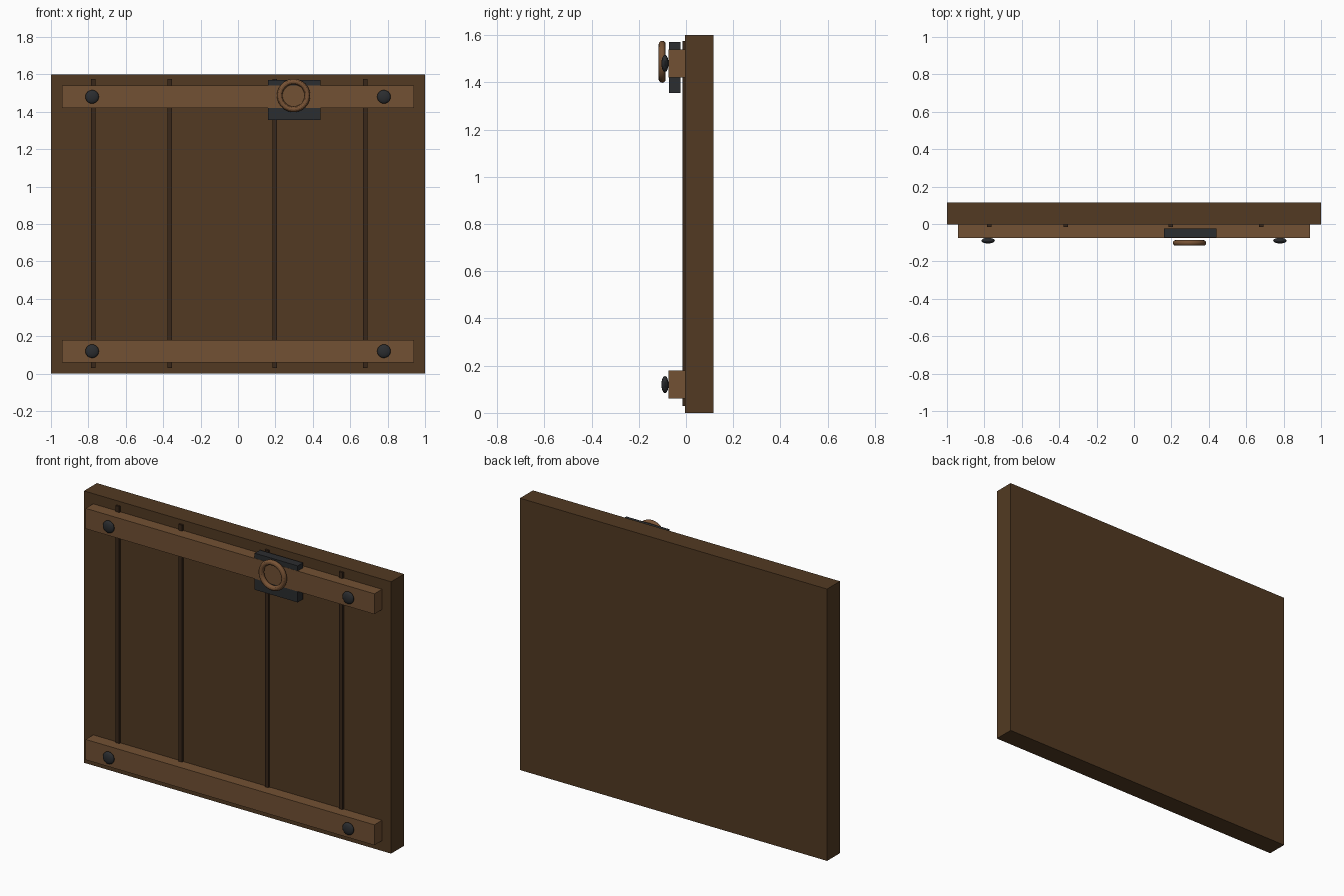
import bpy
import math

cube = bpy.data.objects.get("Cube")
if cube:
    bpy.data.objects.remove(cube, do_unlink=True)


def material(name, r, g, b):
    mat = bpy.data.materials.new(name)
    mat.use_nodes = True
    mat.diffuse_color = (r, g, b, 1)
    mat.node_tree.nodes["Principled BSDF"].inputs["Base Color"].default_value = (r, g, b, 1)
    return mat


dark_wood = material("dark wood", 0.085, 0.042, 0.016)
light_wood = material("light wood", 0.168, 0.082, 0.033)
seam_brown = material("seam brown", 0.04, 0.02, 0.01)
iron = material("dark iron", 0.024, 0.026, 0.029)
bronze = material("bronze", 0.185, 0.085, 0.035)


def finish(name, mat):
    obj = bpy.context.object
    obj.name = name
    obj.data.materials.append(mat)
    return obj


def box(name, mat, x, y, z):
    """Box from its (low, high) range on each axis."""
    spans = (x, y, z)
    bpy.ops.mesh.primitive_cube_add(size=1, location=[(a + b) / 2 for a, b in spans])
    bpy.context.object.scale = [b - a for a, b in spans]
    bpy.ops.object.transform_apply(location=False, rotation=False, scale=True)
    return finish(name, mat)


FACE = -0.004       # front plane of the panel
BATTEN = -0.074     # front plane of the battens

# Door panel
box("door_panel", dark_wood, (-1, 1), (FACE, 0.116), (0, 1.6))

# Plank seams
for i, x in enumerate((-0.775, -0.365, 0.197, 0.68)):
    box(f"plank_seam_{i + 1}", seam_brown, (x - 0.012, x + 0.012), (-0.015, FACE), (0.03, 1.575))

# Cross battens with a domed bolt near each end
for level, z in (("lower", 0.12), ("upper", 1.48)):
    box(f"{level}_batten", light_wood, (-0.94, 0.94), (BATTEN, FACE), (z - 0.06, z + 0.06))
    for side, x in (("right", -0.78), ("left", 0.78)):
        bpy.ops.mesh.primitive_uv_sphere_add(segments=24, ring_count=12, radius=0.036, location=(x, -0.089, z))
        bpy.context.object.scale.y = 0.42
        bpy.ops.object.transform_apply(location=False, rotation=False, scale=True)
        finish(f"{level}_{side}_bolt", iron)
        bpy.ops.object.shade_smooth_by_angle()

# Lock plate behind the batten face
box("lock_plate", iron, (0.16, 0.44), (BATTEN + 0.001, -0.024), (1.355, 1.57))

# Ring handle
bpy.ops.mesh.primitive_torus_add(major_radius=0.074, minor_radius=0.015, major_segments=40,
                                 minor_segments=12, location=(0.297, -0.101, 1.487),
                                 rotation=(math.pi / 2, 0, 0))
finish("ring_handle", bronze)
bpy.ops.object.shade_smooth_by_angle()
